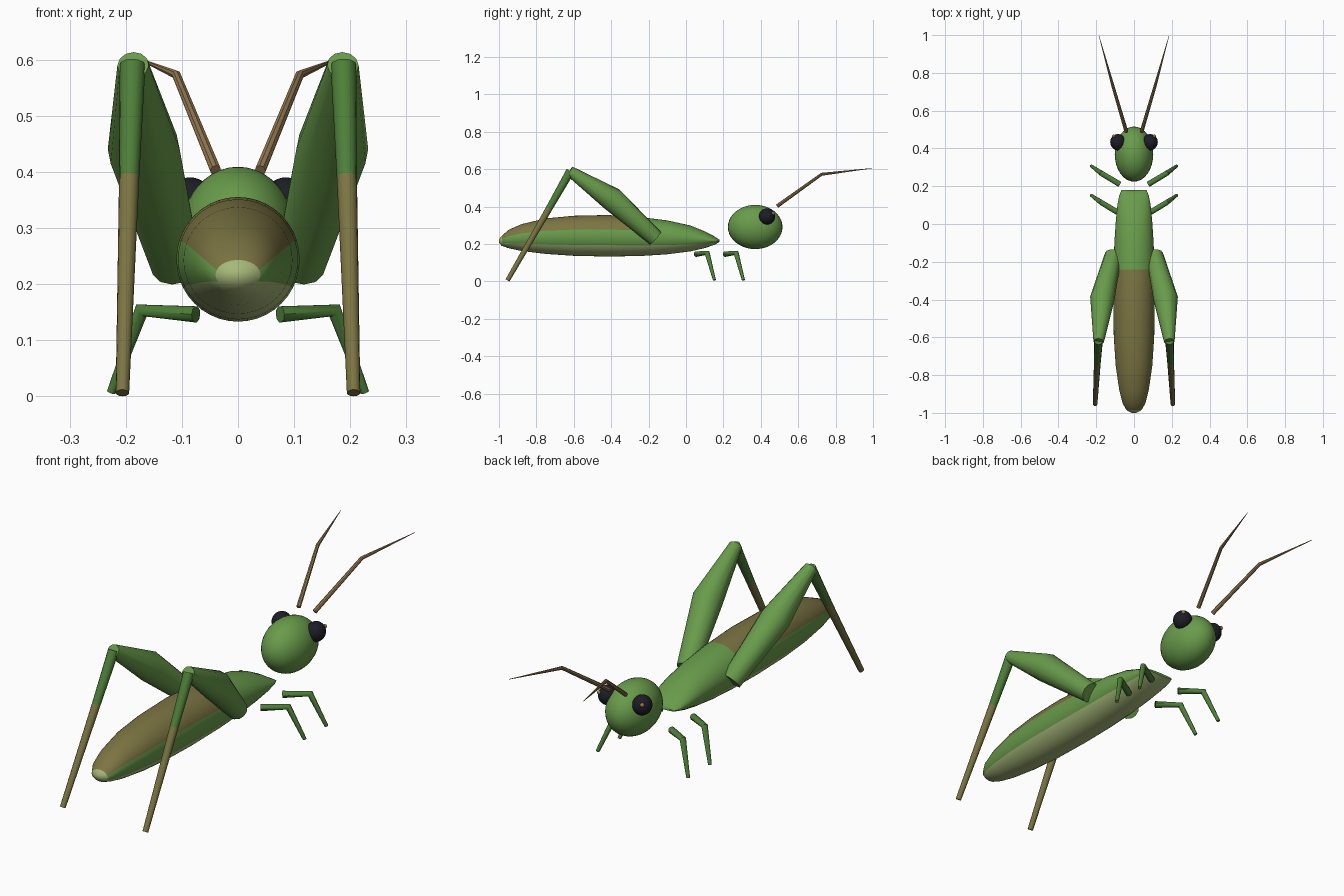
import bpy
import bmesh
import math
from mathutils import Vector

default_cube = bpy.data.objects.get("Cube")
if default_cube:
    bpy.data.objects.remove(default_cube, do_unlink=True)


def make_material(name, red, green, blue):
    material = bpy.data.materials.new(name)
    material.use_nodes = True
    colour = (red, green, blue, 1)
    material.diffuse_color = colour
    material.node_tree.nodes["Principled BSDF"].inputs["Base Color"].default_value = colour
    return material


leaf_green = make_material("leaf green", .14, .33, .07)
dark_green = make_material("dark green", .075, .21, .04)
olive_brown = make_material("olive brown", .2, .175, .055)
pale_belly = make_material("pale belly green", .38, .48, .19)
antenna_tan = make_material("antenna tan", .3, .19, .08)
eye_black = make_material("eye black", .012, .012, .02)
pupil_gold = make_material("pupil gold", .32, .2, .05)


def finish(bm, name, materials, angle=40):
    bmesh.ops.recalc_face_normals(bm, faces=bm.faces)
    mesh = bpy.data.meshes.new(name)
    bm.to_mesh(mesh)
    bm.free()
    for material in materials:
        mesh.materials.append(material)
    part = bpy.data.objects.new(name, mesh)
    bpy.context.collection.objects.link(part)
    bpy.ops.object.select_all(action='DESELECT')
    part.select_set(True)
    bpy.context.view_layer.objects.active = part
    bpy.ops.object.shade_smooth_by_angle(angle=math.radians(angle))


def skin(bm, rings):
    """Cap the first ring, bridge the rings in order, cap the last."""
    count = len(rings[0])
    bm.faces.new(rings[0])
    for first, second in zip(rings, rings[1:]):
        for i in range(count):
            j = (i + 1) % count
            bm.faces.new((first[i], first[j], second[j], second[i]))
    bm.faces.new(rings[-1])
    bm.faces.index_update()


def limb(name, points, radii, materials, sides=12):
    """Tapered tube along a path; each segment takes its own material."""
    bm = bmesh.new()
    points = [Vector(p) for p in points]
    rings = []
    for i, point in enumerate(points):
        before = points[max(i - 1, 0)]
        after = points[min(i + 1, len(points) - 1)]
        turn = (after - before).to_track_quat('Z', 'Y')
        ring = []
        for k in range(sides):
            a = math.tau * k / sides
            offset = Vector((math.cos(a), math.sin(a), 0)) * radii[i]
            ring.append(bm.verts.new(point + turn @ offset))
        rings.append(ring)
    skin(bm, rings)
    for face in bm.faces:
        segment = max(face.index - 1, 0) // sides
        face.material_index = min(segment, len(materials) - 1)
    finish(bm, name, materials)


def ellipsoid(name, centre, size, material):
    bm = bmesh.new()
    bmesh.ops.create_uvsphere(bm, u_segments=32, v_segments=20, radius=1)
    for vert in bm.verts:
        vert.co = Vector(centre) + Vector([c * s for c, s in zip(vert.co, size)])
    finish(bm, name, [material], 80)


# Body: sections of (y, half width, bottom, top)
sections = [
    (-1, .012, .208, .226),
    (-.985, .04, .19, .243),
    (-.95, .06, .178, .275),
    (-.88, .078, .163, .306),
    (-.75, .097, .147, .337),
    (-.6, .107, .137, .351),
    (-.42, .11, .133, .355),
    (-.24, .108, .136, .344),
    (-.1, .104, .145, .326),
    (.02, .096, .16, .3),
    (.1, .088, .178, .268),
    (.15, .078, .195, .242),
    (.18, .066, .211, .222),
]
bm = bmesh.new()
sides = 40
rings = []
for y, width, low, high in sections:
    ring = []
    for k in range(sides):
        a = math.tau * k / sides
        z = (low + high) / 2 + math.sin(a) * (high - low) / 2
        ring.append(bm.verts.new((width * math.cos(a), y, z)))
    rings.append(ring)
skin(bm, rings)
for face in bm.faces:
    lift = math.sin(math.tau * (face.index - .5) / sides)
    y = face.calc_center_median().y
    if y < -.985 or lift < -.45:
        face.material_index = 2    # tail tip and belly
    elif lift > .3 and y < -.24:
        face.material_index = 1    # folded wings
finish(bm, "body", [leaf_green, olive_brown, pale_belly], 60)

# Head
ellipsoid("head", (0, .37, .291), (.102, .146, .118), leaf_green)

# Paired parts
for side, label in ((1, "left"), (-1, "right")):
    def at(x, y, z):
        return (side * x, y, z)

    ellipsoid(label + "_eye", at(.085, .433, .347), (.041, .043, .043), eye_black)
    ellipsoid(label + "_pupil", at(.107, .465, .364), (.009, .009, .009), pupil_gold)

    limb(label + "_antenna",
         [at(.04, .488, .403), at(.11, .725, .573), at(.185, .995, .605)],
         [.01, .008, .001], [antenna_tan], 8)

    # Jumping leg
    limb(label + "_hind_thigh",
         [at(.11, -.165, .233), at(.168, -.395, .44), at(.187, -.622, .59)],
         [.045, .065, .028], [leaf_green])
    limb(label + "_hind_shin",
         [at(.188, -.618, .59), at(.194, -.732, .39), at(.206, -.954, .006)],
         [.023, .018, .012], [dark_green, olive_brown])

    # Walking legs
    for name, y in (("middle", .055), ("front", .21)):
        limb(label + "_" + name + "_leg",
             [at(.075, y, .146), at(.172, y + .058, .153), at(.226, y + .097, .007)],
             [.015, .014, .008], [dark_green], 10)
